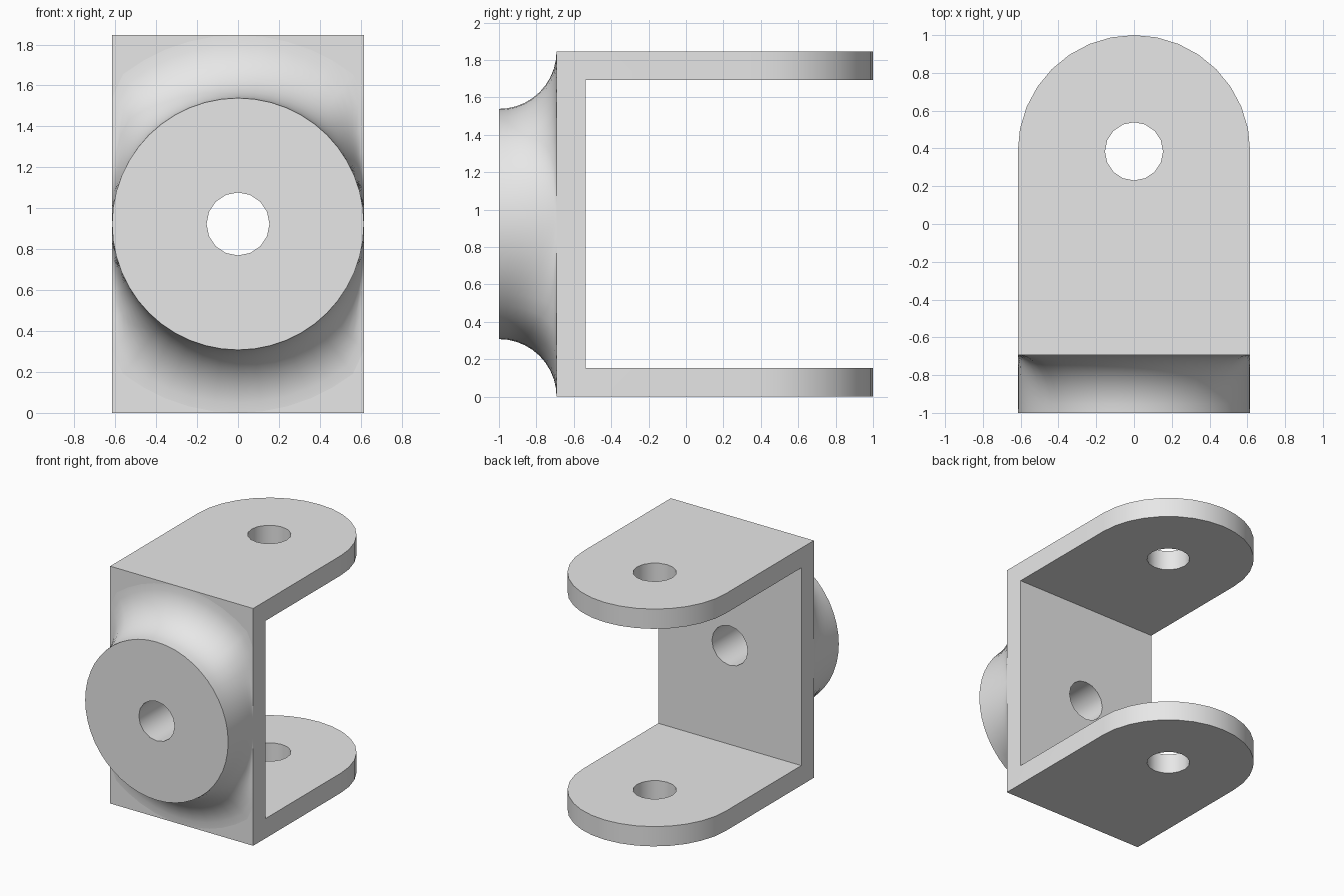
import bpy, bmesh, math

if "Cube" in bpy.data.objects:
    bpy.data.objects.remove(bpy.data.objects["Cube"], do_unlink=True)

U = 2 / 13                       # wall thickness, the module of the part
W, H = 4 * U, 12 * U             # half width, full height
MID = H / 2
FACE = -1 + 2 * U                # front of the web
PIN_Y = 1 - W                    # centre of the rounded arm ends

grey = bpy.data.materials.new("light grey")
grey.use_nodes = True
grey.diffuse_color = (0.8, 0.8, 0.8, 1)
grey.node_tree.nodes["Principled BSDF"].inputs["Base Color"].default_value = (0.8, 0.8, 0.8, 1)


def make_object(name, bm):
    bmesh.ops.recalc_face_normals(bm, faces=bm.faces)
    mesh = bpy.data.meshes.new(name)
    bm.to_mesh(mesh)
    bm.free()
    mesh.materials.append(grey)
    obj = bpy.data.objects.new(name, mesh)
    bpy.context.collection.objects.link(obj)
    return obj


def loft(name, rings):
    """Closed solid through a list of equally long point rings."""
    bm = bmesh.new()
    loops = [[bm.verts.new(p) for p in ring] for ring in rings]
    n = len(loops[0])
    for a, b in zip(loops, loops[1:]):
        for i in range(n):
            j = (i + 1) % n
            bm.faces.new((a[i], a[j], b[j], b[i]))
    bm.faces.new(loops[0])
    bm.faces.new(loops[-1])
    return make_object(name, bm)


def circle(r, n):
    return [(r * math.cos(2 * math.pi * i / n), r * math.sin(2 * math.pi * i / n)) for i in range(n)]


def cut(obj, cutter):
    mod = obj.modifiers.new("cut", 'BOOLEAN')
    mod.operation, mod.solver, mod.object = 'DIFFERENCE', 'EXACT', cutter
    bpy.ops.object.select_all(action='DESELECT')
    bpy.context.view_layer.objects.active = obj
    obj.select_set(True)
    bpy.ops.object.modifier_apply(modifier=mod.name)


# Bracket: round-ended block, hollowed into a web and two arms
outline = [(-W, FACE), (W, FACE)]
outline += [(W * math.cos(math.pi * i / 16), PIN_Y + W * math.sin(math.pi * i / 16)) for i in range(17)]
bracket = loft("fork_bracket", [[(x, y, z) for x, y in outline] for z in (0, H)])

# Flared boss: round face spreading in a concave sweep to the web's side edges
ANGLES, STEPS = 48, 10
rings = []
for s in range(STEPS + 1):
    phi = math.pi / 2 * s / STEPS
    ring = []
    for c, d in circle(1, ANGLES):
        reach = min(MID, W / max(abs(c), 0.001))
        r = W + (reach - W) * (1 - math.cos(phi))
        ring.append((r * c, -1 + 2 * U * math.sin(phi), MID + r * d))
    rings.append(ring)
boss = loft("flared_boss", rings)

# Cutters: slot between the arms, pin hole and shaft bore
slot_outline = [(-1, FACE + U), (1, FACE + U), (1, 2), (-1, 2)]
slot = loft("slot_cutter", [[(x, y, z) for x, y in slot_outline] for z in (U, H - U)])
pin = loft("pin_cutter", [[(x, PIN_Y + y, z) for x, y in circle(U, 16)] for z in (-1, 3)])
bore = loft("bore_cutter", [[(x, y, MID + z) for x, z in circle(U, 16)] for y in (-2, 0)])

for cutter in (slot, pin, bore):
    cut(bracket, cutter)
cut(boss, bore)
for cutter in (slot, pin, bore):
    bpy.data.objects.remove(cutter, do_unlink=True)

# Smooth the round surfaces, keep the edges crisp
bpy.ops.object.select_all(action='DESELECT')
for obj in (bracket, boss):
    obj.select_set(True)
bpy.context.view_layer.objects.active = bracket
bpy.ops.object.shade_smooth_by_angle(angle=math.radians(30))
